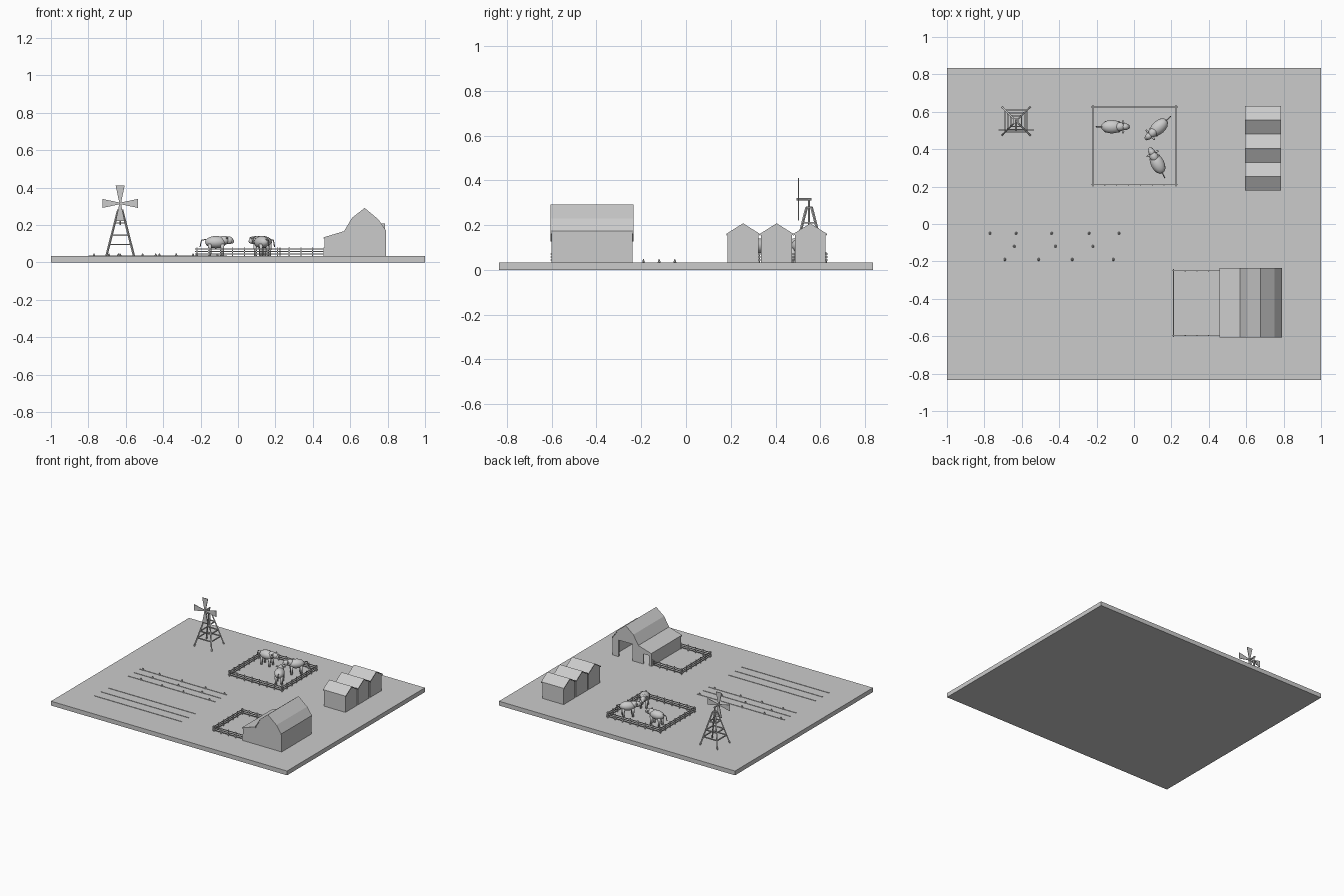
import bpy, bmesh, math, random
from mathutils import Matrix, Vector

random.seed(3)
cube = bpy.data.objects.get("Cube")
if cube:
    bpy.data.objects.remove(cube, do_unlink=True)

GREY = (0.6, 0.6, 0.6, 1)
mat = bpy.data.materials.new("plain grey")
mat.use_nodes = True
mat.diffuse_color = GREY
mat.node_tree.nodes["Principled BSDF"].inputs["Base Color"].default_value = GREY
GROUND = 0.033


def finish(name, bm, smooth=False):
    bmesh.ops.recalc_face_normals(bm, faces=bm.faces)
    for f in bm.faces:
        f.smooth = smooth
    mesh = bpy.data.meshes.new(name)
    bm.to_mesh(mesh)
    bm.free()
    mesh.materials.append(mat)
    obj = bpy.data.objects.new(name, mesh)
    bpy.context.scene.collection.objects.link(obj)
    return obj


def add_box(bm, lo, hi):
    lo, hi = Vector(lo), Vector(hi)
    m = Matrix.Translation((lo + hi) / 2) @ Matrix.Diagonal((*(hi - lo), 1))
    bmesh.ops.create_cube(bm, size=1, matrix=m)


def add_bar(bm, a, b, r, r2=None, sides=4):
    a, b = Vector(a), Vector(b)
    d = b - a
    m = Matrix.Translation((a + b) / 2) @ d.to_track_quat('Z', 'Y').to_matrix().to_4x4()
    m = m @ Matrix.Rotation(math.pi / sides, 4, 'Z')
    bmesh.ops.create_cone(bm, cap_ends=True, segments=sides, radius1=r,
                          radius2=r if r2 is None else r2, depth=d.length, matrix=m)


def add_ball(bm, centre, size, m=Matrix()):
    bmesh.ops.create_uvsphere(bm, u_segments=16, v_segments=10, radius=1,
                              matrix=m @ Matrix.Translation(centre) @ Matrix.Diagonal((*size, 1)))


def add_prism(bm, points, depth):
    """Extrude an outline given in 2D points along a vector."""
    face = bm.faces.new([bm.verts.new(p) for p in points])
    ext = bmesh.ops.extrude_face_region(bm, geom=[face])
    verts = [g for g in ext["geom"] if isinstance(g, bmesh.types.BMVert)]
    bmesh.ops.translate(bm, verts=verts, vec=depth)


# Ground slab
bm = bmesh.new()
add_box(bm, (-1, -0.835, 0), (1, 0.835, GROUND))
finish("ground", bm)

# Barn: gambrel hall with a lean-to, doorways notched into the back wall
Y0, Y1, WALL = -0.6, -0.24, 0.01
roof_line = [(0.79, 0.165), (0.75, 0.222), (0.677, 0.283), (0.61, 0.23), (0.568, 0.16)]
upper = roof_line + [(0.462, 0.128)]
base = [(0.462, GROUND), (0.79, GROUND)]
notches = [(0.48, GROUND), (0.48, 0.11), (0.53, 0.11), (0.53, GROUND),
           (0.62, GROUND), (0.62, 0.16), (0.74, 0.16), (0.74, GROUND)]
for name, outline, y in (("barn_front_wall", base + upper, Y0),
                         ("barn_back_wall", base[:1] + notches + base[1:] + upper, Y1 - WALL)):
    bm = bmesh.new()
    add_prism(bm, [(x, y, z) for x, z in outline], (0, WALL, 0))
    finish(name, bm)
bm = bmesh.new()
add_box(bm, (0.462, Y0, GROUND), (0.472, Y1, 0.128))
add_box(bm, (0.78, Y0, GROUND), (0.79, Y1, 0.165))
finish("barn_side_walls", bm)


def roof(name, line, shift):
    """Thin bent roof sheet: a line of points, swept by a vector."""
    bm = bmesh.new()
    low = [Vector(p) for p in line]
    high = [p + Vector((0, 0, 0.008)) for p in low]
    add_prism(bm, low + high[::-1], shift)
    finish(name, bm)


span = (0, Y1 - Y0 + 0.012, 0)
roof("barn_roof", [(x, Y0 - 0.006, z) for x, z in roof_line], span)
roof("lean_to_roof", [(x, Y0 - 0.006, z) for x, z in ((0.572, 0.16), (0.458, 0.126))], span)

# Three small sheds in a row
for i in range(3):
    y = 0.255 + i * 0.15
    bm = bmesh.new()
    outline = [(-0.069, GROUND), (0.069, GROUND), (0.069, 0.158), (0, 0.2), (-0.069, 0.158)]
    add_prism(bm, [(0.6, y + a, z) for a, z in outline], (0.18, 0, 0))
    finish(f"shed_{i + 1}", bm)
    roof(f"shed_roof_{i + 1}",
         [(0.594, y + a, z) for a, z in ((-0.075, 0.153), (0, 0.2), (0.075, 0.153))],
         (0.192, 0, 0))


# Fences: posts with three rails along each run
def fence(name, corners, closed):
    bm = bmesh.new()
    pts = [Vector((*c, 0)) for c in corners]
    for a, b in zip(pts, pts[1:] + (pts[:1] if closed else [])):
        n = round((b - a).length / 0.062)
        for k in range(n + 1):
            p = a.lerp(b, k / n)
            add_bar(bm, (p.x, p.y, GROUND), (p.x, p.y, 0.08), 0.004)
        over = (b - a).normalized() * 0.01
        for z in (0.045, 0.058, 0.071):
            up = Vector((0, 0, z))
            add_bar(bm, a - over + up, b + over + up, 0.0035)
    finish(name, bm)


fence("pasture_fence", [(-0.22, 0.21), (0.225, 0.21), (0.225, 0.625), (-0.22, 0.625)], True)
fence("barn_fence", [(0.46, -0.595), (0.212, -0.595), (0.212, -0.25), (0.46, -0.25)], False)


# Farm animals, built facing +x then turned into place
def animal(name, x, y, angle):
    bm = bmesh.new()
    m = Matrix.Translation((x, y, GROUND)) @ Matrix.Rotation(math.radians(angle), 4, 'Z')
    add_ball(bm, (-0.003, 0, 0.075), (0.058, 0.036, 0.033), m)
    add_ball(bm, (0.04, 0, 0.085), (0.03, 0.024, 0.024), m)
    add_ball(bm, (0.066, 0, 0.085), (0.024, 0.018, 0.021), m)
    add_ball(bm, (0.084, 0, 0.08), (0.01, 0.012, 0.012), m)
    for s in (-1, 1):
        add_ball(bm, (0.057, s * 0.025, 0.097), (0.006, 0.011, 0.006), m)
        for lx in (-0.035, 0.032):
            add_bar(bm, m @ Vector((lx, s * 0.02, 0)), m @ Vector((lx, s * 0.02, 0.065)),
                    0.007, 0.011, 8)
    tail = [m @ Vector(p) for p in ((-0.055, 0, 0.09), (-0.08, 0, 0.085), (-0.088, 0, 0.05))]
    for a, b in zip(tail, tail[1:]):
        add_bar(bm, a, b, 0.003, 0.003, 6)
    finish(name, bm, smooth=True)


animal("animal_1", -0.115, 0.52, 0)
animal("animal_2", 0.13, 0.515, 222)
animal("animal_3", 0.125, 0.325, 117)

# Windmill tower: four leaning legs, ring braces and diagonals
MX, MY, TOP = -0.63, 0.55, 0.28


def leg_point(i, z):
    half = 0.074 + (0.011 - 0.074) * (z - GROUND) / (TOP - GROUND)
    sx, sy = ((-1, -1), (1, -1), (1, 1), (-1, 1))[i % 4]
    return Vector((MX + sx * half, MY + sy * half, z))


bm = bmesh.new()
for i in range(4):
    add_bar(bm, leg_point(i, GROUND), leg_point(i, TOP), 0.006)
    for z in (0.095, 0.145, 0.21, TOP):
        add_bar(bm, leg_point(i, z), leg_point(i + 1, z), 0.005)
add_bar(bm, (MX, MY, TOP - 0.08), (MX, MY, 0.32), 0.005, sides=8)
finish("windmill_tower", bm)

# Windmill shaft and four flared blades
HUB = Vector((MX, 0.5, 0.315))
bm = bmesh.new()
add_bar(bm, HUB - Vector((0, 0.006, 0)), HUB + Vector((0, 0.06, 0)), 0.006, sides=8)
finish("windmill_shaft", bm)
bm = bmesh.new()
for k in range(4):
    m = Matrix.Translation(HUB) @ Matrix.Rotation(k * math.pi / 2, 4, 'Y')
    blade = [(-0.005, 0.005), (0.005, 0.005), (0.024, 0.095), (-0.024, 0.095)]
    add_prism(bm, [m @ Vector((a, 0, b)) for a, b in blade], (0, 0.004, 0))
finish("windmill_blades", bm)

# Crop field: low furrows, the nearer rows planted
bm = bmesh.new()
for y in (-0.05, -0.12, -0.19, -0.43, -0.51, -0.59):
    add_box(bm, (-0.8, y - 0.003, GROUND - 0.002), (-0.06, y + 0.003, GROUND + 0.003))
finish("furrows", bm)
bm = bmesh.new()
for y, row in ((-0.05, (-0.77, -0.63, -0.44, -0.24, -0.08)),
               (-0.12, (-0.64, -0.42, -0.22)),
               (-0.19, (-0.69, -0.51, -0.33, -0.11))):
    for x in row:
        add_bar(bm, (x, y, GROUND), (x, y, GROUND + 0.015), 0.008, 0.002, 6)
finish("crops", bm)
